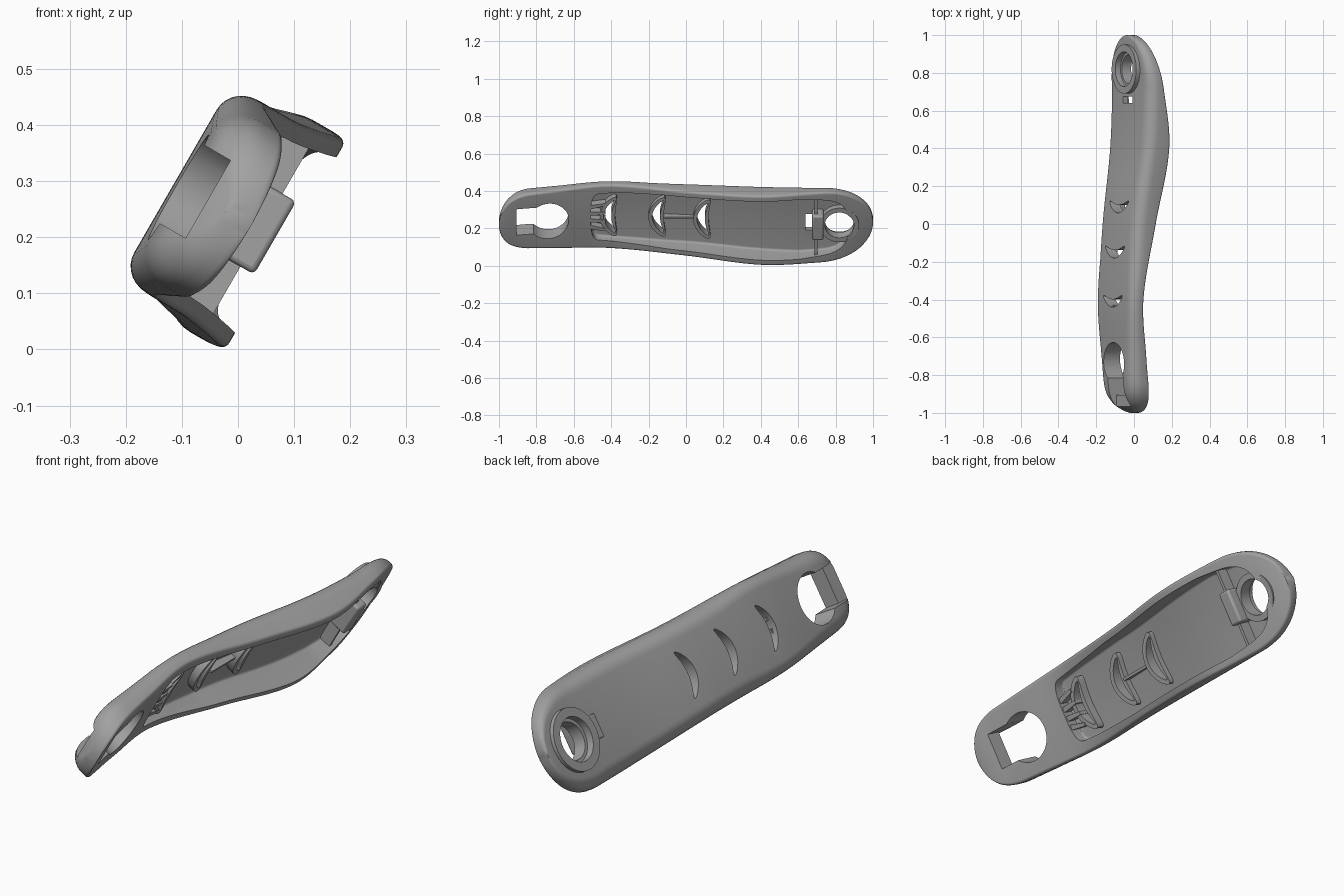
import bpy, bmesh, math
from mathutils import Matrix

if "Cube" in bpy.data.objects:
    bpy.data.objects.remove(bpy.data.objects["Cube"])

TILT = Matrix.Rotation(math.radians(30), 4, 'Y')
grey = bpy.data.materials.new("satin_grey")
grey.use_nodes = True
COLOR = (0.36, 0.36, 0.36, 1)
grey.diffuse_color = COLOR
grey.node_tree.nodes["Principled BSDF"].inputs["Base Color"].default_value = COLOR

# Stations along the arm: y, low edge, high edge, outer face, inner rim
STATIONS = [(-1, .03, .37, -.14, -.09), (-.95, .032, .37, -.195, -.10),
            (-.88, .034, .37, -.225, -.115), (-.7, .023, .382, -.238, -.14),
            (-.4, .007, .401, -.246, -.168), (0, .003, .403, -.221, -.094),
            (.4, -.011, .418, -.167, -.02), (.7, -.016, .42, -.152, -.052),
            (.9, -.01, .41, -.158, -.09), (1, 0, .4, -.165, -.115)]


def slope(i, k):
    a, b = STATIONS[max(i - 1, 0)], STATIONS[min(i + 1, len(STATIONS) - 1)]
    return (b[k] - a[k]) / (b[0] - a[0])


def station(y):
    """Smoothly interpolated section limits at y."""
    i = max(j for j in range(len(STATIONS) - 1) if y >= STATIONS[j][0] or j == 0)
    a, b = STATIONS[i], STATIONS[i + 1]
    h = b[0] - a[0]
    t = (y - a[0]) / h
    return [(1 + 2 * t) * (1 - t) ** 2 * a[k] + t * (1 - t) ** 2 * h * slope(i, k)
            + t * t * (3 - 2 * t) * b[k] + t * t * (t - 1) * h * slope(i + 1, k)
            for k in range(1, 5)]


def finish(name, bm):
    bmesh.ops.recalc_face_normals(bm, faces=bm.faces)
    mesh = bpy.data.meshes.new(name)
    bm.to_mesh(mesh)
    bm.free()
    mesh.materials.append(grey)
    ob = bpy.data.objects.new(name, mesh)
    bpy.context.collection.objects.link(ob)
    return ob


def section(lo, hi, outer, inner, r_out, r_in):
    """Rounded rectangle in the x/z plane."""
    cap = .49 * min(hi - lo, inner - outer)
    r_out, r_in = min(r_out, cap * 1.3), min(r_in, cap * .6)
    r_out = min(r_out, .49 * (hi - lo))
    pts = []
    for cx, cz, r, sx, sz, start in ((inner, hi, r_in, -1, -1, 0), (outer, hi, r_out, 1, -1, 90),
                                     (outer, lo, r_out, 1, 1, 180), (inner, lo, r_in, -1, 1, 270)):
        for s in range(8):
            a = math.radians(start + 90 * s / 7)
            pts.append((cx + sx * r + r * math.cos(a), cz + sz * r + r * math.sin(a)))
    return pts


def loft(name, y0, y1, end0, end1, limits, r_out, r_in, power=2.2):
    """Sweep a section along y, closing both ends with a rounded plan."""
    bm = bmesh.new()
    rings = []
    n = 90
    for i in range(n + 1):
        y = (y0 + y1) / 2 - (y1 - y0) / 2 * math.cos(math.pi * (.02 + .96 * i / n)) / math.cos(math.pi * .02)
        y = min(max(y, y0 + .0006), y1 - .0006)
        lo, hi, outer, inner = limits(y)
        t = max(0, 1 - (y - y0) / end0, 1 - (y1 - y) / end1)
        f = (1 - t ** power) ** (1 / power)
        mid, half = (lo + hi) / 2, (hi - lo) / 2 * f
        ring = section(mid - half, mid + half, outer, inner, r_out, r_in)
        rings.append([bm.verts.new((x, y, z)) for x, z in ring])
    for a, b in zip(rings, rings[1:]):
        for j in range(len(a)):
            k = (j + 1) % len(a)
            bm.faces.new((a[j], a[k], b[k], b[j]))
    bm.faces.new(rings[0])
    bm.faces.new(rings[-1])
    return finish(name, bm)


def prism(name, outline, x0, x1):
    """Extrude a (y, z) outline through the arm's thickness."""
    bm = bmesh.new()
    a, b = [[bm.verts.new((x, y, z)) for y, z in outline] for x in (x0, x1)]
    bm.faces.new(a)
    bm.faces.new(b)
    for j in range(len(a)):
        k = (j + 1) % len(a)
        bm.faces.new((a[j], a[k], b[k], b[j]))
    return finish(name, bm)


def box(name, x, y, z, bevel=0):
    ob = prism(name, [(y[0], z[0]), (y[1], z[0]), (y[1], z[1]), (y[0], z[1])], *x)
    if bevel:
        mod = ob.modifiers.new("soft_edges", 'BEVEL')
        mod.width, mod.segments = bevel, 3
    return ob


def disc(name, y, z, r, x0, x1):
    ring = [math.tau * i / 48 for i in range(48)]
    return prism(name, [(y + r * math.cos(a), z + r * math.sin(a)) for a in ring], x0, x1)


def crescent(name, y, grow, x0, x1, size=.1, centre=.2):
    """Bowed slot outline, bulging toward the front."""
    pts = []
    for side in (-1, 1):
        for i in range(17):
            s = -side * math.cos(math.pi * i / 17)
            w = (.021 + grow) * (1 - s * s) ** .5
            pts.append((y - .04 * (1 - s * s) + .02 - side * w, centre + s * (size + grow)))
    return prism(name, pts, x0, x1)


def cut(target, cutters):
    bpy.context.view_layer.objects.active = target
    for c in cutters:
        mod = target.modifiers.new("cut", 'BOOLEAN')
        mod.operation, mod.solver, mod.object = 'DIFFERENCE', 'EXACT', c
        bpy.ops.object.modifier_apply(modifier=mod.name)


def cavity_limits(y):
    lo, hi, outer, inner = station(y)
    wall = .034 + .02 * max(0, min(1, (-.1 - y) / .4)) + .025 * max(0, min(1, (y - .6) / .25))
    return lo + wall, hi - wall, outer + .03, inner + .12


# Main shell and its hollow
body = loft("arm_shell", -1, 1, .17, .27, station, .065, .014)
cavity = loft("cavity_cutter", -.51, .87, .05, .16, cavity_limits, .012, .01, 3)

# Through openings
SLOTS = (-.4, -.14, .1)
slots = [crescent("slot_cutter", y, 0, -.4, .1) for y in SLOTS]
PIVOT = (.82, .2)
pivot = disc("pivot_cutter", *PIVOT, .078, -.4, .1)
recess = disc("recess_cutter", *PIVOT, .092, -.4, -.145)
axle = disc("axle_cutter", -.735, .197, .108, -.4, .1)
window = box("window_cutter", (-.4, .1), (-.905, -.74), (.125, .285))
notch = box("notch_cutter", (-.4, -.18), (-1.1, -.74), (.125, .285))
latch = box("latch_cutter", (-.4, -.1), (.64, .675), (.15, .25))
cut(body, [cavity, *slots, pivot, recess, axle, window, notch, latch])

# Pivot rings outside and inside
outer_ring = disc("outer_pivot_ring", *PIVOT, .13, -.177, -.14)
inner_ring = disc("inner_pivot_ring", *PIVOT, .105, -.135, -.088)
cut(outer_ring, [pivot, recess])
cut(inner_ring, [pivot])

# Raised collars around the two inner slots, with a bridge
parts = [body, outer_ring, inner_ring]
for y, cutter in zip(SLOTS[1:], slots[1:]):
    web = station(y)[2]
    collar = crescent("slot_collar", y, .02, web + .015, web + .058)
    cut(collar, [cutter])
    parts.append(collar)
parts.append(box("collar_bridge", (-.21, -.165), (-.12, .04), (.194, .206)))

# Fan of small ribs at the shallow end, and the backing pad of the front slot
pad = crescent("front_slot_collar", -.4, .02, -.225, -.178)
cut(pad, [slots[0]])
parts.append(pad)
for s in (-1.5, -.5, .5, 1.5):
    y0, z0, y1, z1 = -.515, .2 + s * .04, -.43, .2 + s * .052
    parts.append(prism("fan_rib", [(y0, z0 - .012), (y1, z1 - .008),
                                   (y1, z1 + .008), (y0, z0 + .012)], -.225, -.172))

# Latch block and cross rib beside the pivot
parts.append(box("latch_block", (-.14, -.042), (.675, .735), (.13, .28), .01))
parts.append(box("cross_rib", (-.135, -.07), (.688, .702), (.01, .395)))

for c in [cavity, *slots, pivot, recess, axle, window, notch, latch]:
    bpy.data.objects.remove(c)

# Lean every part and smooth the curved faces
bpy.ops.object.select_all(action='DESELECT')
for ob in parts:
    ob.data.transform(TILT)
    ob.select_set(True)
bpy.context.view_layer.objects.active = body
bpy.ops.object.shade_smooth_by_angle(angle=math.radians(35))
